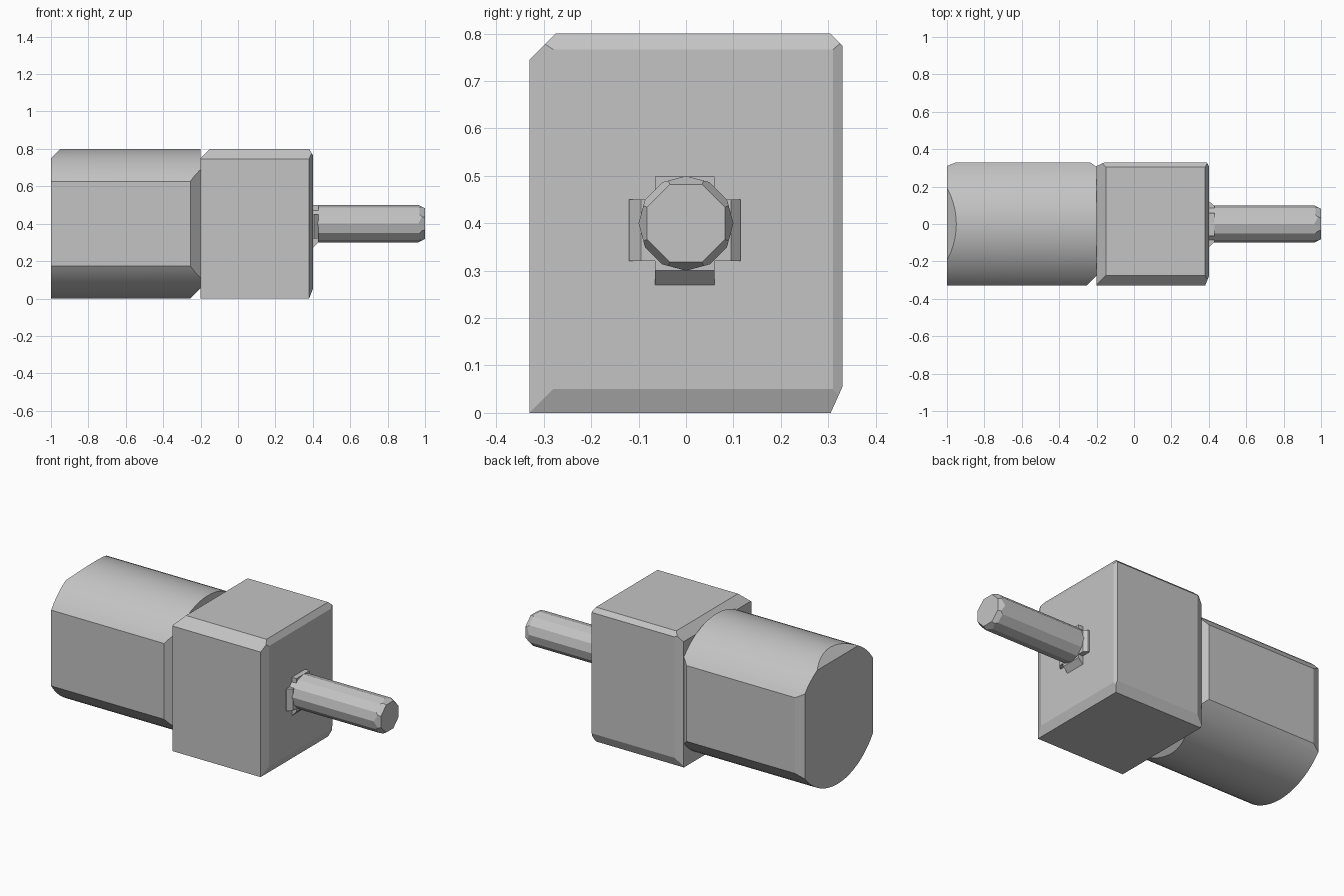
import bpy, bmesh, math
from mathutils import Matrix, Vector

default = bpy.data.objects.get("Cube")
if default:
    bpy.data.objects.remove(default, do_unlink=True)

# One plain grey for the whole motor
grey = bpy.data.materials.new("plain grey")
grey.use_nodes = True
COLOUR = (0.55, 0.55, 0.55, 1)
grey.diffuse_color = COLOUR
grey.node_tree.nodes["Principled BSDF"].inputs["Base Color"].default_value = COLOUR


def trim(bm, point, normal):
    """Cut away everything beyond a plane and cap the opening."""
    bmesh.ops.bisect_plane(bm, geom=bm.verts[:] + bm.edges[:] + bm.faces[:],
                           plane_co=Vector(point), plane_no=Vector(normal).normalized(),
                           clear_outer=True)
    bmesh.ops.holes_fill(bm, edges=[e for e in bm.edges if e.is_boundary], sides=0)


def finish(name, bm, cuts):
    for point, normal in cuts:
        trim(bm, point, normal)
    bmesh.ops.recalc_face_normals(bm, faces=bm.faces[:])
    mesh = bpy.data.meshes.new(name)
    bm.to_mesh(mesh)
    bm.free()
    mesh.materials.append(grey)
    obj = bpy.data.objects.new(name, mesh)
    bpy.context.collection.objects.link(obj)
    bpy.ops.object.select_all(action='DESELECT')
    obj.select_set(True)
    bpy.context.view_layer.objects.active = obj
    bpy.ops.object.shade_smooth_by_angle(angle=math.radians(20))


def block(name, low, high, cuts=()):
    low, high = Vector(low), Vector(high)
    bm = bmesh.new()
    bmesh.ops.create_cube(bm, size=1, matrix=Matrix.Translation((low + high) / 2)
                          @ Matrix.Diagonal((high - low).to_4d()))
    finish(name, bm, cuts)


def rod(name, start, end, radius, sides, cuts=()):
    bm = bmesh.new()
    place = Matrix.Translation(((start + end) / 2, 0, 0.4)) @ Matrix.Rotation(math.pi / 2, 4, 'Y')
    bmesh.ops.create_cone(bm, cap_ends=True, segments=sides, radius1=radius,
                          radius2=radius, depth=end - start, matrix=place)
    finish(name, bm, cuts)


# Motor can: round, flattened on both sides, with trimmed end edges
rod("motor_can", -1, -0.2, 0.4, 64, [
    ((0, -0.33, 0), (0, -1, 0)),
    ((0, 0.33, 0), (0, 1, 0)),
    ((-0.255, -0.33, 0), (1, -1, 0)),
    ((-0.235, 0.33, 0), (0.7, 1, 0)),
    ((-0.255, 0, 0), (1, 0, -1)),
    ((-0.95, 0, 0.8), (-1, 0, 1)),
    ((-0.95, 0.33, 0), (-0.4, 1, 0)),
])

# Gearbox: block with uneven chamfers
block("gearbox", (-0.2, -0.33, 0), (0.4, 0.33, 0.8), [
    ((0, -0.33, 0.745), (0, -1, 1)),
    ((0, 0.33, 0.775), (0, 1, 1)),
    ((0, 0.33, 0.055), (0, 1, -0.45)),
    ((-0.2, 0, 0.75), (-1, 0, 1)),
    ((-0.2, 0.31, 0), (-0.45, 1, 0)),
    ((0.38, -0.33, 0), (1, -0.4, 0)),
    ((0.39, 0.33, 0), (1, 0.5, 0)),
    ((0.38, 0, 0.8), (1, 0, 0.6)),
    ((0.38, 0, 0), (1, 0, -0.4)),
])

# Output shaft with a chamfered tip
tip = []
for i in range(8):
    a = i * math.tau / 8
    y, z = math.cos(a), math.sin(a)
    tip.append(((1, 0.082 * y, 0.4 + 0.082 * z), (0.5, y, z)))
rod("output_shaft", 0.38, 1, 0.1, 12, tip)

# Flared collar around the shaft root
block("collar_sides", (0.38, -0.12, 0.32), (0.43, 0.115, 0.45), [
    ((0.43, -0.095, 0), (1, -1, 0)),
    ((0.43, 0.095, 0), (1, 1, 0)),
])
block("collar_bottom", (0.38, -0.065, 0.267), (0.43, 0.06, 0.499), [
    ((0.43, 0, 0.3), (1, 0, -1)),
])
